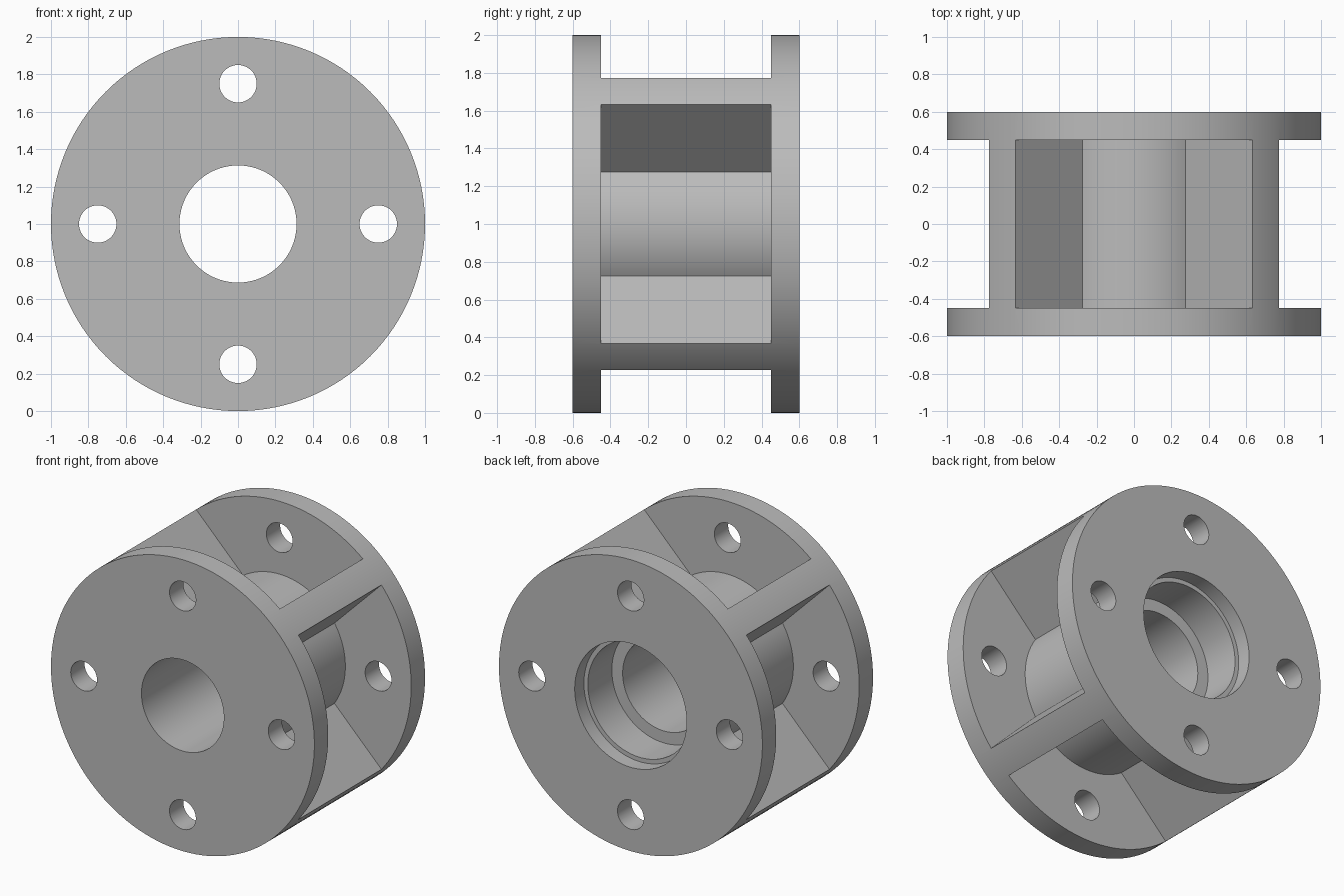
import bpy
import bmesh
from math import cos, sin, pi, asin, radians

SEGS = 128
HALF = 0.6            # half length along the axis
FLANGE = 0.15         # flange thickness
HUB_R = 0.5
RIB_HALF = 0.1        # half thickness of the diagonal ribs

cube = bpy.data.objects.get("Cube")
if cube:
    bpy.data.objects.remove(cube, do_unlink=True)

grey = bpy.data.materials.new("plain_grey")
grey.use_nodes = True
grey.diffuse_color = (0.5, 0.5, 0.5, 1)
grey.node_tree.nodes["Principled BSDF"].inputs["Base Color"].default_value = (0.5, 0.5, 0.5, 1)


def finish(name, bm):
    bmesh.ops.recalc_face_normals(bm, faces=bm.faces)
    mesh = bpy.data.meshes.new(name)
    bm.to_mesh(mesh)
    bm.free()
    mesh.materials.append(grey)
    obj = bpy.data.objects.new(name, mesh)
    obj.location.z = 1
    bpy.context.collection.objects.link(obj)
    return obj


def lathe(name, profile):
    """Spin a closed (radius, y) profile around the y axis."""
    bm = bmesh.new()
    rings = []
    for i in range(SEGS):
        a = 2 * pi * i / SEGS
        rings.append([bm.verts.new((r * cos(a), y, r * sin(a))) for r, y in profile])
    n = len(profile)
    for i in range(SEGS):
        p, q = rings[i], rings[(i + 1) % SEGS]
        for j in range(n):
            k = (j + 1) % n
            bm.faces.new((p[j], p[k], q[k], q[j]))
    return finish(name, bm)


def prism(bm, outline, y0, y1):
    """Extrude a closed (x, z) outline along y."""
    a = [bm.verts.new((x, y0, z)) for x, z in outline]
    b = [bm.verts.new((x, y1, z)) for x, z in outline]
    bm.faces.new(a)
    bm.faces.new(b[::-1])
    for i in range(len(a)):
        j = (i + 1) % len(a)
        bm.faces.new((a[i], b[i], b[j], a[j]))


def turned(points, quarter):
    c, s = cos(quarter * pi / 2), sin(quarter * pi / 2)
    return [(x * c - z * s, x * s + z * c) for x, z in points]


# Solid drum with a bore that steps out toward the back
body = lathe("flanged_hub", [
    (1, -HALF), (1, HALF),
    (0.425, HALF), (0.425, HALF - 0.1),
    (0.395, HALF - 0.1), (0.395, HALF - 0.36),
    (0.313, HALF - 0.36), (0.313, -HALF)])

# Pocket outline: hub arc inside, parallel rib walls at the sides
reach = radians(45) - asin(RIB_HALF / HUB_R)
arc = [(HUB_R * sin(t), HUB_R * cos(t))
       for t in (reach * (i / 12 - 1) for i in range(25))]
top = 1.1
side = top - RIB_HALF * 2 ** 0.5
pocket = arc + [(side, top), (-side, top)]
bolt = [(0.1 * cos(2 * pi * i / 48), 0.75 + 0.1 * sin(2 * pi * i / 48)) for i in range(48)]

pockets, bolts = bmesh.new(), bmesh.new()
for q in range(4):
    prism(pockets, turned(pocket, q), -HALF + FLANGE, HALF - FLANGE)
    prism(bolts, turned(bolt, q), -HALF - 0.1, HALF + 0.1)

# Cut the pockets, then the bolt holes
for cutter in (finish("pocket_cutter", pockets), finish("bolt_hole_cutter", bolts)):
    cutter.hide_render = True
    cutter.hide_set(True)
    mod = body.modifiers.new(cutter.name, 'BOOLEAN')
    mod.operation = 'DIFFERENCE'
    mod.solver = 'EXACT'
    mod.object = cutter

# Bake the cuts, drop the cutters, and shade the round walls smooth
bpy.ops.object.select_all(action='DESELECT')
body.select_set(True)
bpy.context.view_layer.objects.active = body
for mod in list(body.modifiers):
    cutter = mod.object
    bpy.ops.object.modifier_apply(modifier=mod.name)
    bpy.data.objects.remove(cutter, do_unlink=True)
bpy.ops.object.shade_smooth_by_angle(angle=radians(30))
